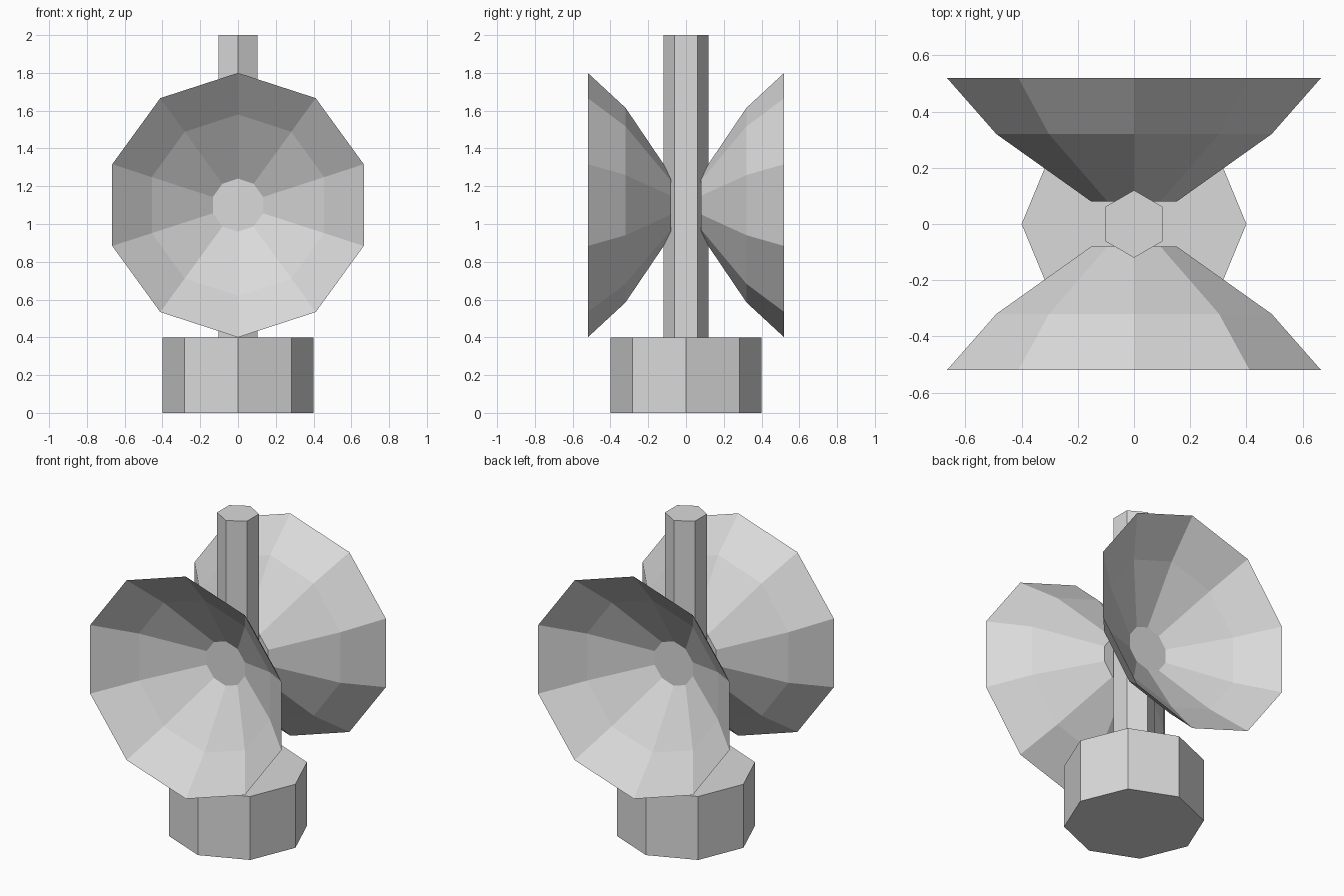
import bpy
import bmesh
from math import cos, sin, pi
from mathutils import Matrix

cube = bpy.data.objects.get("Cube")
if cube:
    bpy.data.objects.remove(cube, do_unlink=True)

# One plain grey for everything
grey = bpy.data.materials.new("light grey")
grey.use_nodes = True
colour = (0.7, 0.7, 0.7, 1)
grey.diffuse_color = colour
grey.node_tree.nodes["Principled BSDF"].inputs["Base Color"].default_value = colour


def lathe(name, profile, sides, start, matrix):
    """Spin (radius, height) points round z, cap both ends, then place with matrix."""
    bm = bmesh.new()
    rings = []
    for radius, height in profile:
        angles = [start + 2 * pi * i / sides for i in range(sides)]
        rings.append([bm.verts.new((radius * cos(a), radius * sin(a), height))
                      for a in angles])
    for low, high in zip(rings, rings[1:]):
        for i in range(sides):
            j = (i + 1) % sides
            bm.faces.new((low[i], low[j], high[j], high[i]))
    bm.faces.new(rings[0])
    bm.faces.new(rings[-1])
    bm.transform(matrix)
    bmesh.ops.recalc_face_normals(bm, faces=bm.faces)
    mesh = bpy.data.meshes.new(name)
    bm.to_mesh(mesh)
    bm.free()
    mesh.materials.append(grey)
    obj = bpy.data.objects.new(name, mesh)
    bpy.context.collection.objects.link(obj)
    return obj


# Eight-sided base and six-sided mast
lathe("base", [(0.4, 0), (0.4, 0.4)], 8, 0, Matrix())
lathe("mast", [(0.12, 0.4), (0.12, 2)], 6, pi / 2, Matrix())

# Two thin dishes back to back: outer shell, sharp rim, inner bowl
dish = [(0.16, 0.08), (0.515, 0.32), (0.7, 0.52), (0.48, 0.335), (0.14, 0.122)]
for name, turn in (("front_dish", pi / 2), ("back_dish", -pi / 2)):
    place = Matrix.Translation((0, 0, 1.1)) @ Matrix.Rotation(turn, 4, "X")
    lathe(name, dish, 10, pi / 2, place)
